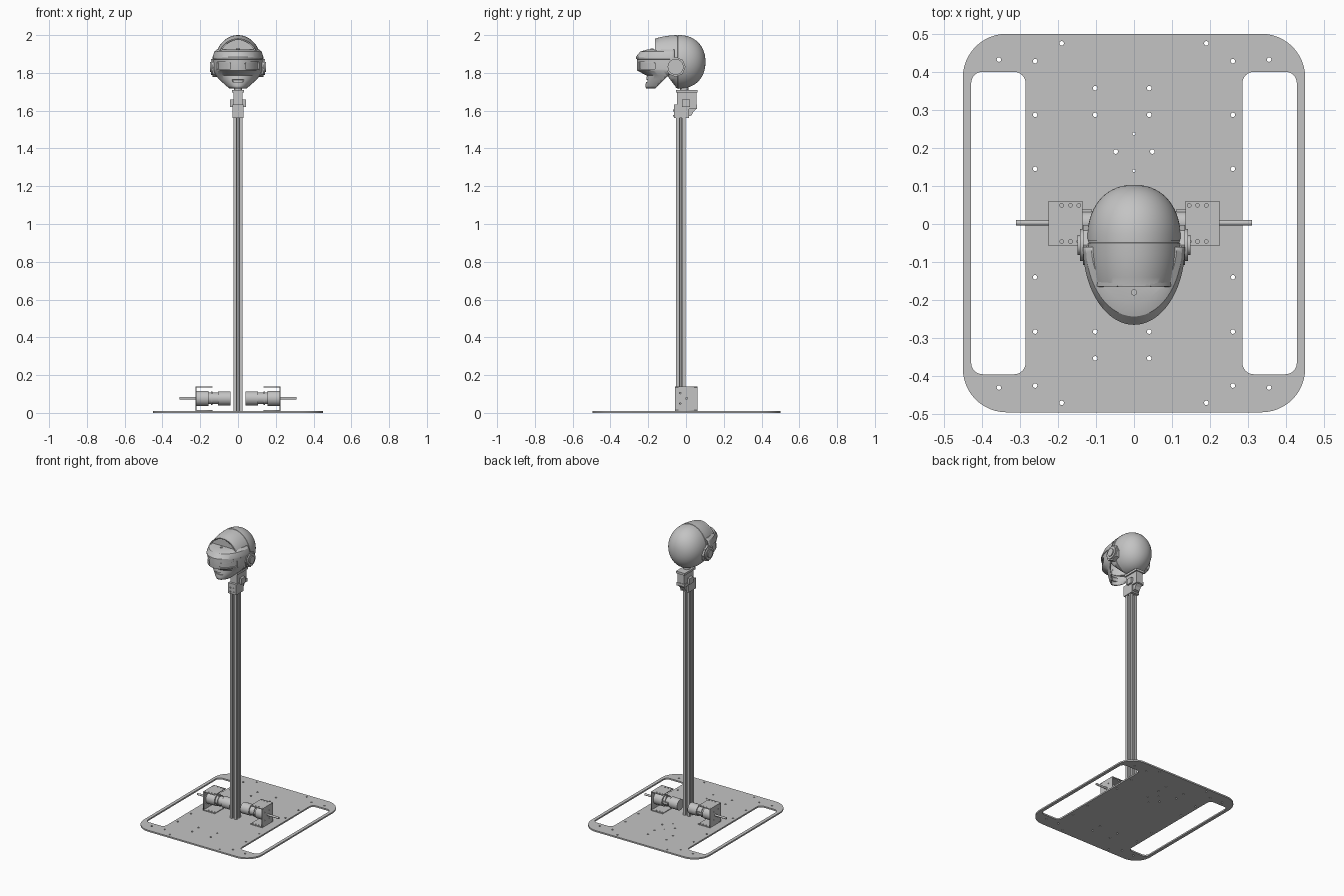
import bpy, bmesh
from math import pi, sin, cos, sqrt
from mathutils import Matrix, Vector

if "Cube" in bpy.data.objects:
    bpy.data.objects.remove(bpy.data.objects["Cube"])

grey = bpy.data.materials.new("plain_grey")
grey.use_nodes = True
COLOUR = (0.55, 0.55, 0.55, 1)
grey.diffuse_color = COLOUR
grey.node_tree.nodes["Principled BSDF"].inputs["Base Color"].default_value = COLOUR


def add(name, bm, smooth=None):
    me = bpy.data.meshes.new(name)
    bm.to_mesh(me)
    bm.free()
    me.materials.append(grey)
    ob = bpy.data.objects.new(name, me)
    bpy.context.collection.objects.link(ob)
    if smooth:
        bpy.ops.object.select_all(action="DESELECT")
        ob.select_set(True)
        bpy.context.view_layer.objects.active = ob
        bpy.ops.object.shade_smooth_by_angle(angle=smooth)
    return ob


def box(name, x, y, z):
    """Box from (min, max) ranges."""
    bm = bmesh.new()
    bmesh.ops.create_cube(bm, size=1)
    for v in bm.verts:
        v.co = [r[0] if c < 0 else r[1] for c, r in zip(v.co, (x, y, z))]
    return add(name, bm)


def cyl(name, r, a, b, centre, axis="Z", n=32, r2=None):
    """Cylinder from a to b along an axis; centre gives the other two coordinates."""
    bm = bmesh.new()
    bmesh.ops.create_cone(bm, cap_ends=True, segments=n, radius1=r,
                          radius2=r if r2 is None else r2, depth=b - a)
    mid = (a + b) / 2
    if axis == "X":
        m = Matrix.Translation((mid, *centre)) @ Matrix.Rotation(pi / 2, 4, "Y")
    else:
        m = Matrix.Translation((*centre, mid))
    bm.transform(m)
    return add(name, bm, 0.6 if n > 12 else None)


def prism(name, pts, place):
    """Extrude a profile; place maps (u, v, 0 or 1) to a point."""
    bm = bmesh.new()
    lo = [bm.verts.new(place(u, v, 0)) for u, v in pts]
    hi = [bm.verts.new(place(u, v, 1)) for u, v in pts]
    bm.faces.new(lo)
    bm.faces.new(hi)
    for i in range(len(pts)):
        j = (i + 1) % len(pts)
        bm.faces.new((lo[i], lo[j], hi[j], hi[i]))
    bmesh.ops.recalc_face_normals(bm, faces=bm.faces)
    return add(name, bm)


def rounded(x0, x1, y0, y1, r, n=8):
    pts = []
    for k, (cx, cy) in enumerate(((x1 - r, y1 - r), (x0 + r, y1 - r),
                                  (x0 + r, y0 + r), (x1 - r, y0 + r))):
        for i in range(n + 1):
            a = pi / 2 * (k + i / n)
            pts.append((cx + r * cos(a), cy + r * sin(a)))
    return pts


def hole(x, y, r=0.006):
    return [(x + r * cos(i * pi / 6), y + r * sin(i * pi / 6)) for i in range(12)]


def plate(name, loops, z, thick, matrix=Matrix()):
    """Flat sheet; loops inside the first loop become openings."""
    cu = bpy.data.curves.new(name, "CURVE")
    cu.dimensions, cu.fill_mode, cu.extrude = "2D", "BOTH", thick / 2
    for pts in loops:
        sp = cu.splines.new("POLY")
        sp.points.add(len(pts) - 1)
        for p, (x, y) in zip(sp.points, pts):
            p.co = (x, y, 0, 1)
        sp.use_cyclic_u = True
    tmp = bpy.data.objects.new(name + "_outline", cu)
    bpy.context.collection.objects.link(tmp)
    me = bpy.data.meshes.new_from_object(
        tmp.evaluated_get(bpy.context.evaluated_depsgraph_get()))
    bm = bmesh.new()
    bm.from_mesh(me)
    bpy.data.objects.remove(tmp)
    bpy.data.meshes.remove(me)
    bmesh.ops.remove_doubles(bm, verts=bm.verts, dist=1e-5)
    bm.transform(matrix @ Matrix.Translation((0, 0, z + thick / 2)))
    bmesh.ops.recalc_face_normals(bm, faces=bm.faces)
    return add(name, bm)


# Base plate with hand slots and drilled holes
loops = [rounded(-0.45, 0.45, -0.495, 0.5, 0.115, 12)]
for s in (-1, 1):
    a, b = sorted((s * 0.285, s * 0.428))
    loops.append(rounded(a, b, -0.395, 0.4, 0.03))
    for x, y in ((0.19, 0.475), (0.355, 0.432), (0.26, 0.428), (0.26, 0.287), (0.26, 0.145),
                 (0.26, -0.14), (0.26, -0.283), (0.26, -0.425), (0.355, -0.43),
                 (0.19, -0.47), (0.048, 0.19)):
        loops.append(hole(s * x, y))
for y in (0.357, 0.287, -0.283, -0.353):
    loops += [hole(-0.102, y), hole(0.04, y)]
loops += [hole(0, 0.237, 0.004), hole(0, 0.14, 0.004)]
plate("base_plate", loops, 0, 0.01)

# Slotted pole
side = [(-.025, -.025), (-.007, -.025), (-.007, -.019), (-.013, -.019), (-.005, -.01),
        (.005, -.01), (.013, -.019), (.007, -.019), (.007, -.025)]
profile = []
for k in range(4):
    rot = Matrix.Rotation(k * pi / 2, 2)
    profile += [tuple(rot @ Vector(p)) for p in side]
prism("pole", profile, lambda u, v, h: (u, v - 0.028, 0.01 + 1.6 * h))

# Motors with their brackets
AX = (0.003, 0.077)
sideways = Matrix(((0, 0, 1, 0), (1, 0, 0, 0), (0, 1, 0, 0), (0, 0, 0, 1)))
for s, tag in ((-1, "right_"), (1, "left_")):
    def motor(name, r, a, b, n=32):
        cyl(tag + name, r, *sorted((s * a, s * b)), AX, "X", n)
    motor("gearbox", 0.04, 0.155, 0.219)
    motor("motor_can", 0.03, 0.1, 0.155)
    motor("motor_flange", 0.036, 0.135, 0.142)
    motor("encoder_cover", 0.037, 0.04, 0.105)
    motor("wheel_shaft", 0.007, 0.21, 0.31, 16)
    box(tag + "motor_terminal", sorted((s * 0.112, s * 0.15)), (0.025, 0.04), (0.07, 0.084))
    x0, x1 = sorted((s * 0.135, s * 0.225))
    flange = [[(x0, -0.058), (x1, -0.058), (x1, 0.06), (x0, 0.06)]]
    for x in (0.145, 0.167, 0.19):
        flange += [hole(s * x, 0.049, 0.005), hole(s * x, -0.046, 0.005)]
    plate(tag + "bracket_top", flange, 0.135, 0.005)
    plate(tag + "bracket_foot", flange, 0.01, 0.005)
    web = [[(-0.058, 0.01), (0.06, 0.01), (0.06, 0.14), (-0.058, 0.14)]]
    web += [hole(y, z, 0.004) for y in (-0.03, 0.02) for z in (0.05, 0.105)]
    plate(tag + "bracket_web", web, s * 0.2225 - 0.0025, 0.005, sideways)

# Neck: pole clamp, gusset and pan servo
box("pole_clamp", (-0.03, 0.03), (-0.064, 0.015), (1.56, 1.615))
prism("clamp_gusset", [(0.015, 1.57), (0.03, 1.575), (0.04, 1.595), (0.06, 1.615), (0.015, 1.615)],
      lambda u, v, h: (-0.02 + 0.04 * h, u, v))
for z in (1.573, 1.6):
    for x in (-0.015, 0.015):
        box("clamp_screw", (x - 0.005, x + 0.005), (-0.069, -0.06), (z - 0.005, z + 0.005))
box("servo_shelf", (-0.03, 0.03), (-0.064, 0.058), (1.61, 1.632))
box("servo_body", (-0.025, 0.025), (-0.048, 0.055), (1.63, 1.695))
for s in (-1, 1):
    box("servo_lug", sorted((s * 0.02, s * 0.042)), (-0.02, 0.02), (1.62, 1.66))
box("servo_top", (-0.033, 0.033), (-0.054, 0.062), (1.695, 1.71))
cyl("servo_horn", 0.022, 1.705, 1.74, (0, -0.01))


def loft(bm, rings, closed, flip):
    rows = [[bm.verts.new(p) for p in r] for r in rings]
    for a, b in zip(rows, rows[1:]):
        n = len(a)
        for i in range(n if closed else n - 1):
            j = (i + 1) % n
            f = (a[i], a[j], b[j], b[i])
            bm.faces.new(f[::-1] if flip else f)
    return rows


def trim(bm, normal):
    bmesh.ops.bisect_plane(bm, geom=bm.verts[:] + bm.edges[:] + bm.faces[:],
                           plane_co=(0, -0.098, 1.783), plane_no=normal, clear_outer=True)


def shell(ob, thick):
    mod = ob.modifiers.new("thickness", "SOLIDIFY")
    mod.thickness = thick


# Skull shell: rings front to back, with a seam groove over the crown
MID = -0.04
stations = [(y, sqrt(1 - ((y - MID) / 0.25) ** 2)) for y in (-.165, -.14, -.11, -.08, -.05)]
stations += [(-0.049, 0.983), (-0.044, 0.983), (-0.043, 1)]
for i in range(17):
    t = sin(pi / 2 * i / 16.3)
    stations.append((MID + 0.143 * t, (1 - t ** 2.2) ** (1 / 2.2)))
N = 48
rings = [[(0.123 * k * cos(2 * pi * i / N), y, 1.858 + 0.142 * k * sin(2 * pi * i / N))
          for i in range(N)] for y, k in stations]
bm = bmesh.new()
rows = loft(bm, rings, True, True)
bm.faces.new(rows[-1][::-1])
brow = bm.faces.new(rows[0])
bmesh.ops.inset_region(bm, faces=[brow], thickness=0.014)
bmesh.ops.inset_region(bm, faces=[brow], thickness=0.001, depth=-0.01)
trim(bm, (0, -0.069, -0.053))
shell(add("skull_shell", bm, 0.6), 0.006)

# Face mask: horizontal bands (height, front, half width) from brow to chin
bands = [(1.924, -.205, .112), (1.912, -.243, .126), (1.885, -.265, .134), (1.874, -.265, .134),
         (1.872, -.26, .131), (1.857, -.26, .131), (1.82, -.259, .131), (1.812, -.258, .13),
         (1.785, -.207, .12), (1.766, -.21, .108), (1.75, -.212, .094), (1.73, -.215, .075),
         (1.718, -.212, .062)]
BACK, M = -0.06, 40
rings = [[(w * cos(pi * i / M), BACK + (f - BACK) * sin(pi * i / M), z) for i in range(M + 1)]
         for z, f, w in bands]
bm = bmesh.new()
rows = loft(bm, rings, False, False)
bm.faces.new(rows[0][::-1])


def recess(x0, x1, z0, z1):
    picked = []
    for f in bm.faces:
        c = f.calc_center_median()
        if x0 < abs(c.x) < x1 and z0 < c.z < z1 and c.y < -0.15:
            picked.append(f)
    bmesh.ops.inset_region(bm, faces=picked, thickness=0.002)
    bmesh.ops.inset_region(bm, faces=picked, thickness=0.0005, depth=-0.008)


recess(0.037, 0.11, 1.82, 1.857)
recess(-1, 0.033, 1.75, 1.766)
trim(bm, (0, 0.063, -0.062))
shell(add("face_mask", bm, 0.5), 0.008)
cyl("brow_button", 0.008, 1.92, 1.928, (0, -0.18), n=16)

# Ear discs
EAR = (-0.055, 1.832)
for s, tag in ((-1, "right_"), (1, "left_")):
    for name, r, a, b, n in (("ear_plate", 0.053, 0.108, 0.134, 8), ("ear_disc", 0.042, 0.13, 0.142, 32),
                             ("ear_cap", 0.026, 0.14, 0.148, 32)):
        cyl(tag + name, r, *sorted((s * a, s * b)), EAR, "X", n)
